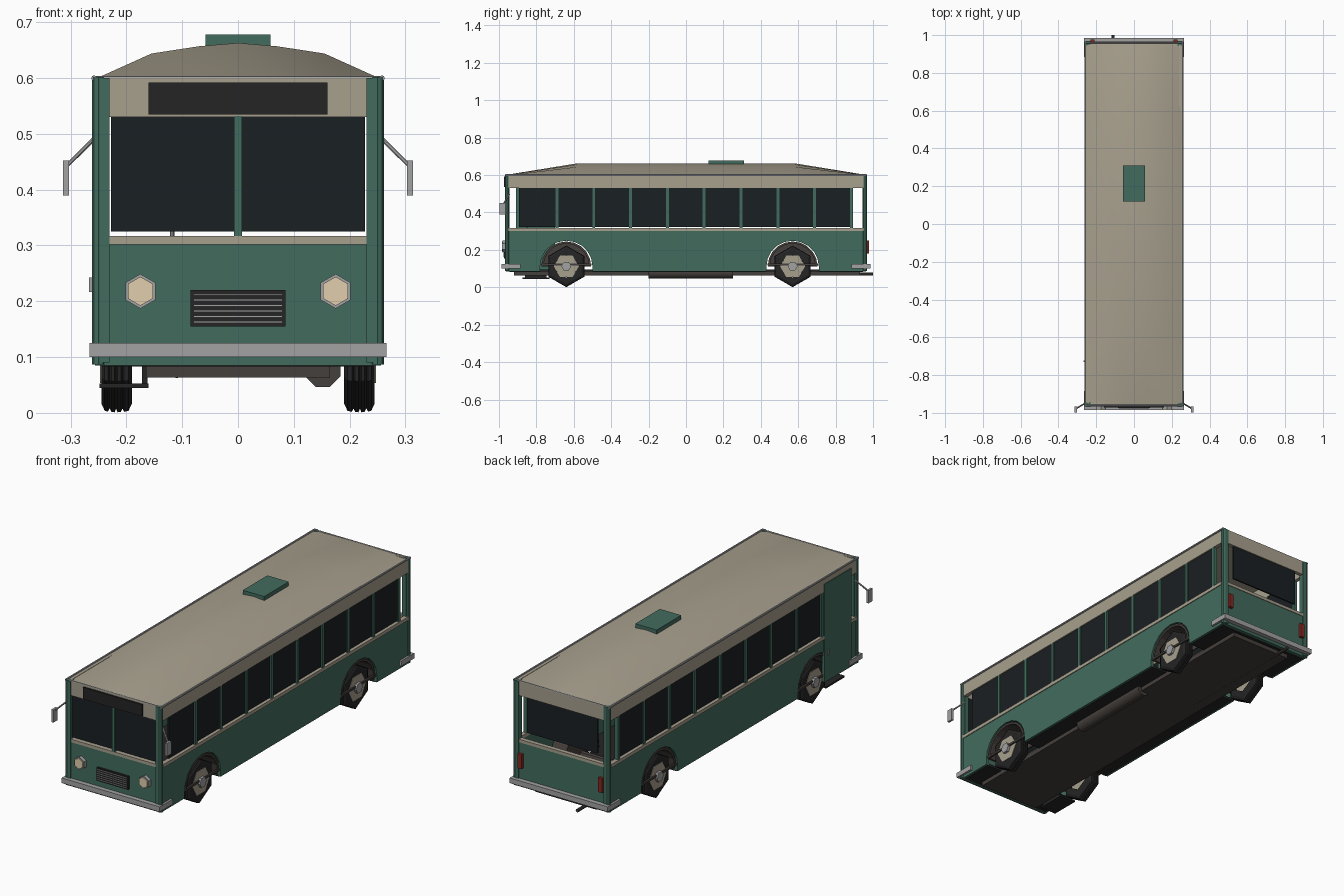
import bpy, bmesh
from math import pi, sin, cos
from mathutils import Vector, Matrix

if "Cube" in bpy.data.objects:
    bpy.data.objects.remove(bpy.data.objects["Cube"])


def mat(name, r, g, b):
    m = bpy.data.materials.new(name)
    m.diffuse_color = (r, g, b, 1)
    m.use_nodes = True
    m.node_tree.nodes["Principled BSDF"].inputs["Base Color"].default_value = m.diffuse_color
    return m


GREEN = mat("green_paint", 0.055, 0.15, 0.11)
CREAM = mat("beige_paint", 0.39, 0.35, 0.27)
GLASS = mat("dark_glass", 0.010, 0.014, 0.016)
BLACK = mat("black_rubber", 0.018, 0.018, 0.019)
BROWN = mat("chassis_brown", 0.06, 0.05, 0.045)
METAL = mat("grey_metal", 0.36, 0.36, 0.37)
LAMP = mat("lamp_cream", 0.75, 0.62, 0.42)
RED = mat("lamp_red", 0.25, 0.02, 0.015)


def finish(name, bm, m, smooth=None):
    bmesh.ops.recalc_face_normals(bm, faces=bm.faces)
    me = bpy.data.meshes.new(name)
    bm.to_mesh(me)
    bm.free()
    me.materials.append(m)
    ob = bpy.data.objects.new(name, me)
    bpy.context.collection.objects.link(ob)
    if smooth:
        bpy.context.view_layer.objects.active = ob
        ob.select_set(True)
        bpy.ops.object.shade_smooth_by_angle(angle=smooth)
        ob.select_set(False)
    return ob


def boxes(name, m, *items):
    """Boxes given as (x0, x1, y0, y1, z0, z1), joined in one object."""
    bm = bmesh.new()
    for x0, x1, y0, y1, z0, z1 in items:
        mx = Matrix.Translation(((x0 + x1) / 2, (y0 + y1) / 2, (z0 + z1) / 2))
        mx = mx @ Matrix.Diagonal((abs(x1 - x0), y1 - y0, z1 - z0, 1))
        bmesh.ops.create_cube(bm, size=1, matrix=mx)
    return finish(name, bm, m)


def rod(name, m, a, b, r, n=8, spin=0, smooth=None):
    a, b = Vector(a), Vector(b)
    d = b - a
    bm = bmesh.new()
    mx = Matrix.Translation((a + b) / 2) @ d.to_track_quat('Z', 'Y').to_matrix().to_4x4()
    bmesh.ops.create_cone(bm, segments=n, radius1=r, radius2=r, depth=d.length, cap_ends=True,
                          matrix=mx @ Matrix.Rotation(spin, 4, 'Z'))
    return finish(name, bm, m, smooth)


def loft(name, m, rings, closed=False, smooth=None):
    """Skin between rings of equal point count, capping the ends."""
    bm = bmesh.new()
    rs = [[bm.verts.new(p) for p in r] for r in rings]
    n = len(rs[0])
    pairs = list(zip(rs, rs[1:])) + ([(rs[-1], rs[0])] if closed else [])
    for a, b in pairs:
        for i in range(n):
            bm.faces.new((a[i], a[(i + 1) % n], b[(i + 1) % n], b[i]))
    if not closed:
        bm.faces.new(rs[0])
        bm.faces.new(rs[-1])
    return finish(name, bm, m, smooth)


WHEELS = (-0.64, 0.57)
WZ = 0.112

# Side walls with round wheel openings
prof = [(-0.95, 0.085)]
for wy in WHEELS:
    prof += [(wy - 0.14, 0.085)]
    prof += [(wy - 0.14 * cos(pi * i / 10), WZ + 0.137 * sin(pi * i / 10)) for i in range(11)]
    prof += [(wy + 0.14, 0.085)]
prof += [(0.95, 0.085), (0.95, 0.302), (-0.95, 0.302)]
pillars = [-0.9 + 0.0 * 1] + [-0.69 + 0.1968 * i for i in range(9)]
for s, side in ((1, "right"), (-1, "left")):
    loft(side + "_lower_wall", GREEN,
         [[(s * x, y, z) for y, z in prof] for x in (0.24, 0.256)])
    boxes(side + "_waist_strip", CREAM, (s * 0.238, s * 0.26, -0.95, 0.95, 0.3, 0.317))
    boxes(side + "_upper_wall", CREAM, (s * 0.238, s * 0.257, -0.95, 0.95, 0.53, 0.6))
    boxes(side + "_window_pillars", GREEN,
          *[(s * 0.238, s * 0.257, y - 0.008, y + 0.008, 0.315, 0.532) for y in pillars[1:]])
    boxes(side + "_windows", GLASS,
          *[(s * 0.243, s * 0.25, a + 0.008, b - 0.008, 0.322, 0.53)
            for a, b in list(zip(pillars, pillars[1:]))[0 if s > 0 else 1:]])
    rod(side + "_gutter", METAL, (s * 0.258, -0.965, 0.6), (s * 0.258, 0.965, 0.6), 0.005, 8)
    # Corner posts
    for e, end in ((-1, "front"), (1, "rear")):
        y0, y1 = sorted((e * 0.968, e * 0.943))
        boxes(f"{end}_{side}_corner_post", GREEN, (s * 0.23, s * 0.252, y0, y1, 0.09, 0.6))
        rod(f"{end}_{side}_corner_trim", GREEN, (s * 0.25, e * 0.957, 0.087),
            (s * 0.25, e * 0.957, 0.602), 0.012, 8)
    # Mirrors
    rod(side + "_mirror_arm", METAL, (s * 0.252, -0.945, 0.497), (s * 0.308, -0.978, 0.442), 0.004)
    boxes(side + "_mirror", METAL, (s * 0.303, s * 0.314, -0.997, -0.965, 0.39, 0.452))
    # Headlights and tail lights
    rod(side + "_headlight_rim", METAL, (s * 0.175, -0.95, 0.218), (s * 0.175, -0.98, 0.218), 0.031, 6, pi / 6 * 0)
    rod(side + "_headlight", LAMP, (s * 0.175, -0.96, 0.218), (s * 0.175, -0.985, 0.218), 0.026, 6)
    boxes(side + "_tail_light", RED, (s * 0.208, s * 0.23, 0.96, 0.978, 0.18, 0.25))

# Door, handle and step on the left side
boxes("door", GREEN, (-0.262, -0.246, -0.908, -0.7, 0.09, 0.57))
boxes("door_handle", METAL, (-0.267, -0.26, -0.73, -0.722, 0.217, 0.243))
boxes("door_step", BLACK, (-0.248, -0.16, -0.875, -0.73, 0.045, 0.053))
boxes("step_hanger", BLACK, (-0.172, -0.162, -0.86, -0.745, 0.05, 0.09))

# Front and rear end panels
for e, end in ((-1, "front"), (1, "rear")):
    def strip(x, a, b, z0, z1):
        y0, y1 = sorted((e * a, e * b))
        return (-x, x, y0, y1, z0, z1)
    boxes(end + "_lower_panel", GREEN, strip(0.24, 0.945, 0.963, 0.085, 0.302))
    boxes(end + "_waist_strip", CREAM, strip(0.23, 0.944, 0.966, 0.302, 0.317))
    boxes(end + "_upper_panel", CREAM, strip(0.23, 0.945, 0.964, 0.53, 0.6))
    rod(end + "_gutter", METAL, (-0.258, e * 0.96, 0.6), (0.258, e * 0.96, 0.6), 0.004, 8)
    y0, y1 = sorted((e * 0.955, e * 0.885))
    boxes(end + "_bumper", METAL, strip(0.266, 0.955, 0.986, 0.1, 0.125),
          (0.256, 0.266, y0, y1, 0.1, 0.125), (-0.266, -0.256, y0, y1, 0.1, 0.125))
boxes("windscreen", GLASS, (-0.228, -0.005, -0.958, -0.95, 0.325, 0.53),
      (0.005, 0.228, -0.958, -0.95, 0.325, 0.53))
boxes("windscreen_divider", GREEN, (-0.007, 0.007, -0.966, -0.945, 0.315, 0.532))
boxes("rear_window", GLASS, (-0.19, 0.19, 0.95, 0.958, 0.355, 0.53))
boxes("route_sign", BLACK, (-0.16, 0.16, -0.972, -0.955, 0.535, 0.592))
boxes("grille", BLACK, (-0.085, 0.085, -0.973, -0.955, 0.155, 0.22))
boxes("grille_slats", METAL, *[(-0.08, 0.08, -0.978, -0.97, 0.161 + 0.0098 * i, 0.1645 + 0.0098 * i)
                               for i in range(6)])
rod("interior_pole", METAL, (-0.118, -0.85, 0.09), (-0.118, -0.85, 0.325), 0.004)

# Domed roof tapering to both ends, and hatch
half = [(0.257, 0), (0.155, 0.046), (0.07, 0.059)]
arc = half + [(0, 0.065)] + [(-x, z) for x, z in reversed(half)]
loft("roof", CREAM, [[(x, y, 0.598 + z * k) for x, z in arc]
                     for y, k in ((-0.962, 0.05), (-0.58, 1), (0.58, 1), (0.962, 0.05))], smooth=0.6)
boxes("roof_hatch", GREEN, (-0.058, 0.058, 0.12, 0.31, 0.655, 0.678))

# Underbody
boxes("floor", BLACK, (-0.165, 0.165, -0.945, 0.945, 0.083, 0.095),
      *[(s * 0.165, s * 0.245, a, b, 0.083, 0.095) for s in (1, -1)
        for a, b in ((-0.945, -0.78), (-0.5, 0.43), (0.71, 0.945))])
boxes("chassis", BROWN, (-0.165, 0.165, -0.92, 0.93, 0.063, 0.085))
rod("fuel_tank", BROWN, (0.152, -0.2, 0.078), (0.152, 0.25, 0.078), 0.034, 8, pi / 8, 0.9)
rod("exhaust_pipe", BROWN, (-0.11, 0.3, 0.07), (-0.11, 1.0, 0.07), 0.008)

# Wheels: six-sided grooved tyres, hubs, axles and arch liners
tyre = [(0.19, 0.06), (0.19, 0.095), (0.196, 0.108), (0.204, 0.110), (0.207, 0.104), (0.210, 0.110),
        (0.216, 0.111), (0.2185, 0.104), (0.221, 0.111), (0.227, 0.110), (0.230, 0.104),
        (0.233, 0.110), (0.239, 0.108), (0.245, 0.095), (0.245, 0.06)]
for wy, end in zip(WHEELS, ("front", "rear")):
    rod(end + "_axle", BROWN, (-0.2, wy, WZ), (0.2, wy, WZ), 0.015)
    for s, side in ((1, "right"), (-1, "left")):
        n = f"{end}_{side}_"
        loft(n + "tyre", BLACK, [[(s * x, wy + r * sin(pi * i / 3), WZ + r * cos(pi * i / 3))
                                  for x, r in tyre] for i in range(6)], closed=True)
        hub = rod(n + "hub", CREAM, (0, 0, -0.025), (0, 0, 0.025), 0.067, 6)
        cap = rod(n + "hub_cap", METAL, (0, 0, -0.005), (0, 0, 0.012), 0.026, 6)
        for ob, x in ((hub, 0.222), (cap, 0.248)):
            ob.matrix_world = (Matrix.Translation((s * x, wy, WZ)) @ Matrix.Rotation(s * pi / 2, 4, 'Y')
                               @ Matrix.Rotation(pi / 2 if ob.data.vertices[0].co.x == 0 else 0, 4, 'Z'))
            zs = [(ob.matrix_world @ v.co).z for v in ob.data.vertices]
            if max(zs) - WZ < 0.95 * ob.dimensions.x / 2:
                ob.matrix_world = ob.matrix_world @ Matrix.Rotation(pi / 6, 4, 'Z')
        arch = [(r * cos(pi * i / 10), r * sin(pi * i / 10))
                for r, order in ((0.133, range(11)), (0.122, range(10, -1, -1))) for i in order]
        loft(n + "arch_liner", BROWN, [[(s * x, wy + y, WZ + z) for y, z in arch]
                                       for x in (0.165, 0.252)])
        loft(n + "arch_back", BROWN, [[(s * x, wy + y, WZ + z) for y, z in arch[:11]]
                                      for x in (0.165, 0.172)])
        boxes(n + "arch_brace", BROWN, (s * 0.245, s * 0.254, wy - 0.135, wy + 0.135, WZ + 0.004, WZ + 0.014))
